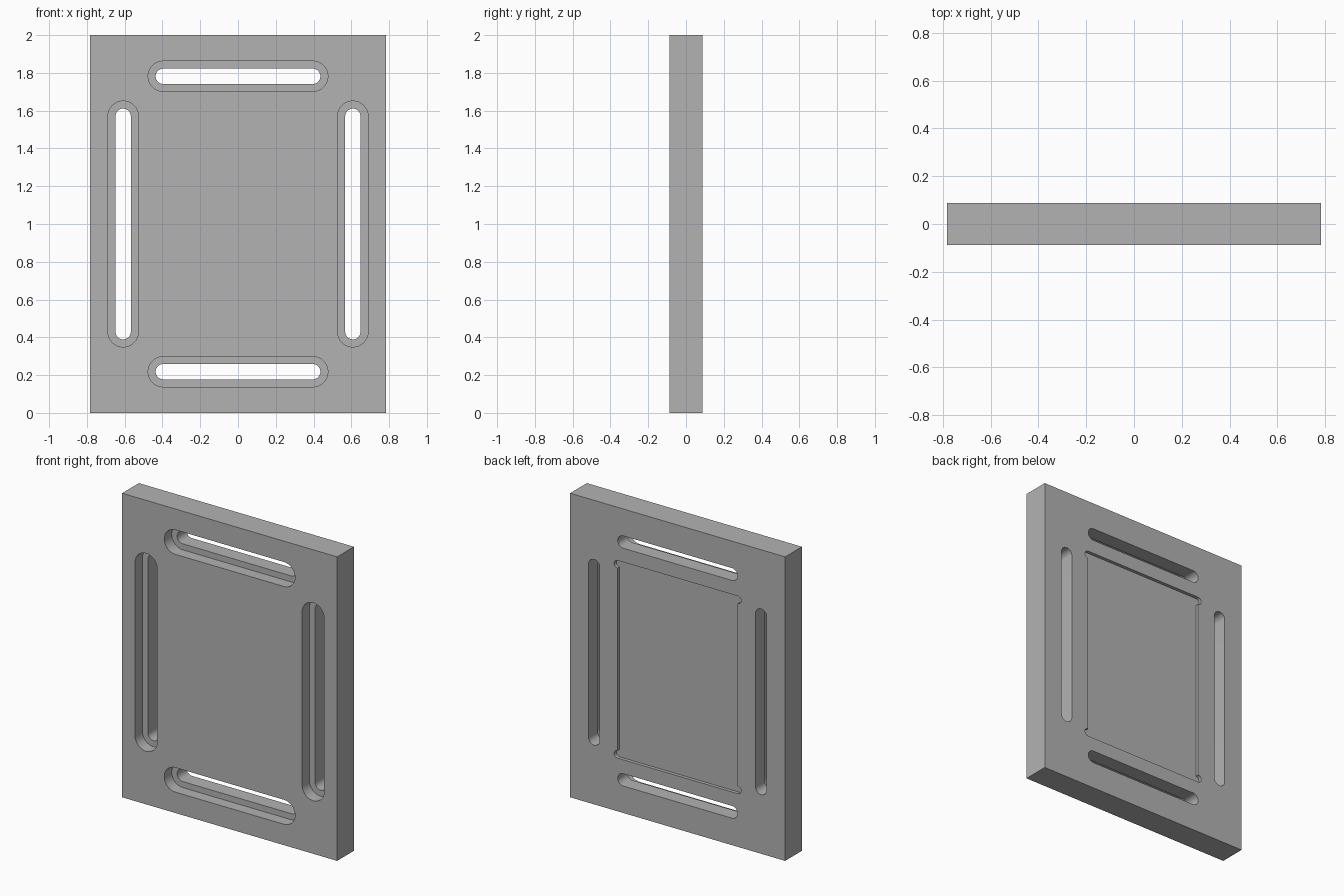
import bpy
import bmesh
import math

if "Cube" in bpy.data.objects:
    bpy.data.objects.remove(bpy.data.objects["Cube"], do_unlink=True)

WIDTH, DEPTH, HEIGHT = 1.565, 0.174, 2.0
FRONT, BACK = -DEPTH / 2, DEPTH / 2
MID = HEIGHT / 2
STEP_DEPTH, POCKET_DEPTH = 0.077, 0.022
OVER = 0.1  # how far cutters reach past the surface

grey = bpy.data.materials.new("plain grey")
grey.use_nodes = True
grey.diffuse_color = (0.45, 0.45, 0.45, 1)
grey.node_tree.nodes["Principled BSDF"].inputs["Base Color"].default_value = grey.diffuse_color


def arc(cx, cz, r, start, steps=16):
    """Half circle of points, counter-clockwise from the start angle."""
    return [(cx + r * math.cos(start + math.pi * i / steps),
             cz + r * math.sin(start + math.pi * i / steps)) for i in range(steps + 1)]


def slot_outline(cx, cz, length, width, upright):
    """Rounded slot centred on (cx, cz)."""
    r = width / 2
    h = length / 2 - r
    if upright:
        return arc(cx, cz + h, r, 0) + arc(cx, cz - h, r, math.pi)
    return arc(cx + h, cz, r, -math.pi / 2) + arc(cx - h, cz, r, math.pi / 2)


def pocket_outline(half_w, half_h, r):
    """Rectangle with round tool reliefs bulging sideways at each corner."""
    pts = []
    for sx, sz in ((1, -1), (1, 1), (-1, 1), (-1, -1)):
        pts += arc(sx * half_w, MID + sz * (half_h - r), r, -sx * math.pi / 2)
    return pts


def prism(name, outlines, y0, y1):
    """Extrude outlines in the xz plane from y0 to y1."""
    bm = bmesh.new()
    for outline in outlines:
        face = bm.faces.new([bm.verts.new((x, y0, z)) for x, z in outline])
        new = bmesh.ops.extrude_face_region(bm, geom=[face], use_keep_orig=True)["geom"]
        moved = [v for v in new if isinstance(v, bmesh.types.BMVert)]
        bmesh.ops.translate(bm, vec=(0, y1 - y0, 0), verts=moved)
    bmesh.ops.recalc_face_normals(bm, faces=bm.faces)
    mesh = bpy.data.meshes.new(name)
    bm.to_mesh(mesh)
    bm.free()
    mesh.materials.append(grey)
    obj = bpy.data.objects.new(name, mesh)
    bpy.context.collection.objects.link(obj)
    return obj


# Plate body
w = WIDTH / 2
plate = prism("slotted_plate", [[(-w, 0), (w, 0), (w, HEIGHT), (-w, HEIGHT)]], FRONT, BACK)


# Four slots: two upright at the sides, two level at top and bottom
def slots(grow):
    outlines = []
    for s in (-1, 1):
        outlines.append(slot_outline(s * 0.608, MID, 1.222 + grow, 0.081 + grow, True))
        outlines.append(slot_outline(0, MID + s * 0.782, 0.872 + grow, 0.081 + grow, False))
    return outlines


cutters = [
    prism("slot_cutter", slots(0), FRONT - OVER, BACK + OVER),
    prism("front_step_cutter", slots(0.08), FRONT - OVER, FRONT + STEP_DEPTH),
    prism("back_pocket_cutter", [pocket_outline(0.437, 0.65, 0.025)],
          BACK - POCKET_DEPTH, BACK + OVER),
]
for cutter in cutters:
    cutter.hide_render = True
    mod = plate.modifiers.new(cutter.name, "BOOLEAN")
    mod.operation = "DIFFERENCE"
    mod.solver = "EXACT"
    mod.object = cutter

# Bake the cuts and drop the cutters
bpy.context.view_layer.update()
graph = bpy.context.evaluated_depsgraph_get()
cut_mesh = bpy.data.meshes.new_from_object(plate.evaluated_get(graph))
plate.modifiers.clear()
plate.data = cut_mesh
for cutter in cutters:
    bpy.data.objects.remove(cutter, do_unlink=True)
cut_mesh.materials.clear()
cut_mesh.materials.append(grey)
for poly in cut_mesh.polygons:
    poly.material_index = 0

# Smooth the round slot ends, keep the edges crisp
bpy.ops.object.select_all(action="DESELECT")
plate.select_set(True)
bpy.context.view_layer.objects.active = plate
bpy.ops.object.shade_smooth_by_angle(angle=math.radians(30))
